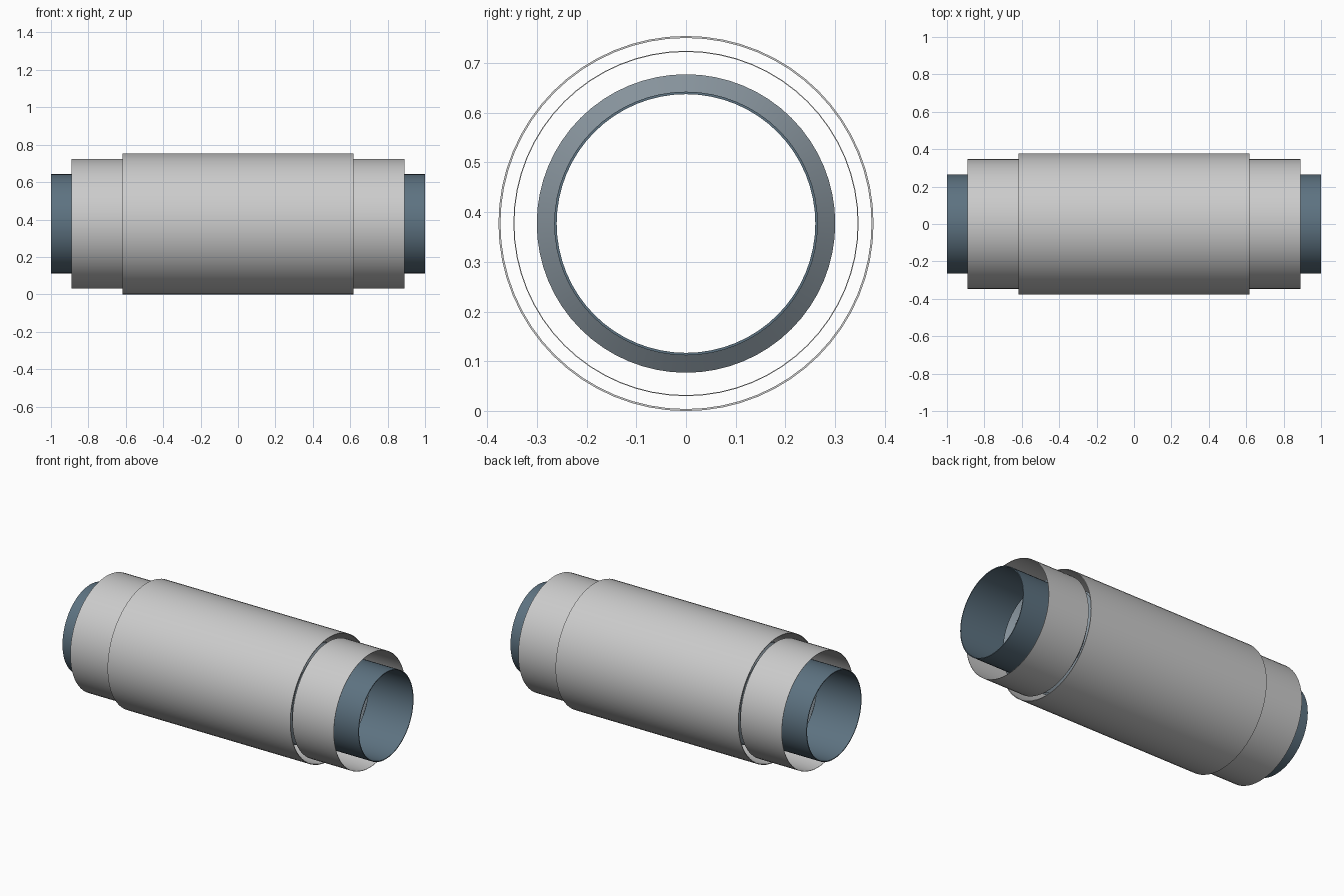
import bpy, bmesh, math

if "Cube" in bpy.data.objects:
    bpy.data.objects.remove(bpy.data.objects["Cube"])

SEGMENTS = 64
AXIS_Z = 0.377


def material(name, rgb):
    m = bpy.data.materials.new(name)
    m.diffuse_color = (*rgb, 1)
    m.use_nodes = True
    m.node_tree.nodes["Principled BSDF"].inputs["Base Color"].default_value = m.diffuse_color
    return m


def lathe(name, profile, closed, mat=None):
    """Revolve (x, radius) points around the pipe axis."""
    bm = bmesh.new()
    rings = []
    for x, r in profile:
        rings.append([bm.verts.new((x, r * math.cos(2 * math.pi * i / SEGMENTS),
                                    r * math.sin(2 * math.pi * i / SEGMENTS)))
                      for i in range(SEGMENTS)])
    pairs = list(zip(rings, rings[1:]))
    if closed:
        pairs.append((rings[-1], rings[0]))
    for a, b in pairs:
        for i in range(SEGMENTS):
            j = (i + 1) % SEGMENTS
            bm.faces.new((a[i], a[j], b[j], b[i]))
    bmesh.ops.recalc_face_normals(bm, faces=bm.faces[:])
    mesh = bpy.data.meshes.new(name)
    bm.to_mesh(mesh)
    bm.free()
    ob = bpy.data.objects.new(name, mesh)
    bpy.context.collection.objects.link(ob)
    ob.location.z = AXIS_Z
    if mat:
        mesh.materials.append(mat)
    bpy.ops.object.select_all(action='DESELECT')
    ob.select_set(True)
    bpy.context.view_layer.objects.active = ob
    bpy.ops.object.shade_smooth_by_angle(angle=math.radians(30))
    return ob


def tube(name, x0, x1, radius, wall, mat=None):
    inner = radius - wall
    return lathe(name, [(x0, radius), (x1, radius), (x1, inner), (x0, inner)], True, mat)


blue = material("pipe_blue", (0.11, 0.17, 0.22))
steel = material("bellows_steel", (0.24, 0.29, 0.33))

# Outer cover and the two stepped guard sleeves
tube("outer_cover", -0.617, 0.617, 0.377, 0.004)
for side, label in ((-1, "left"), (1, "right")):
    tube(f"{label}_guard_sleeve", side * 0.61, side * 0.89, 0.347, 0.002)
    # Pipe end
    tube(f"{label}_pipe_end", side * 0.70, side, 0.265, 0.005, blue)

# Corrugated bellows joining the pipe ends inside the cover
folds = 28
step = 1.4 / (2 * folds)
lathe("bellows", [(-0.70 + i * step, 0.30 if i % 2 else 0.264)
                  for i in range(2 * folds + 1)], False, steel)
